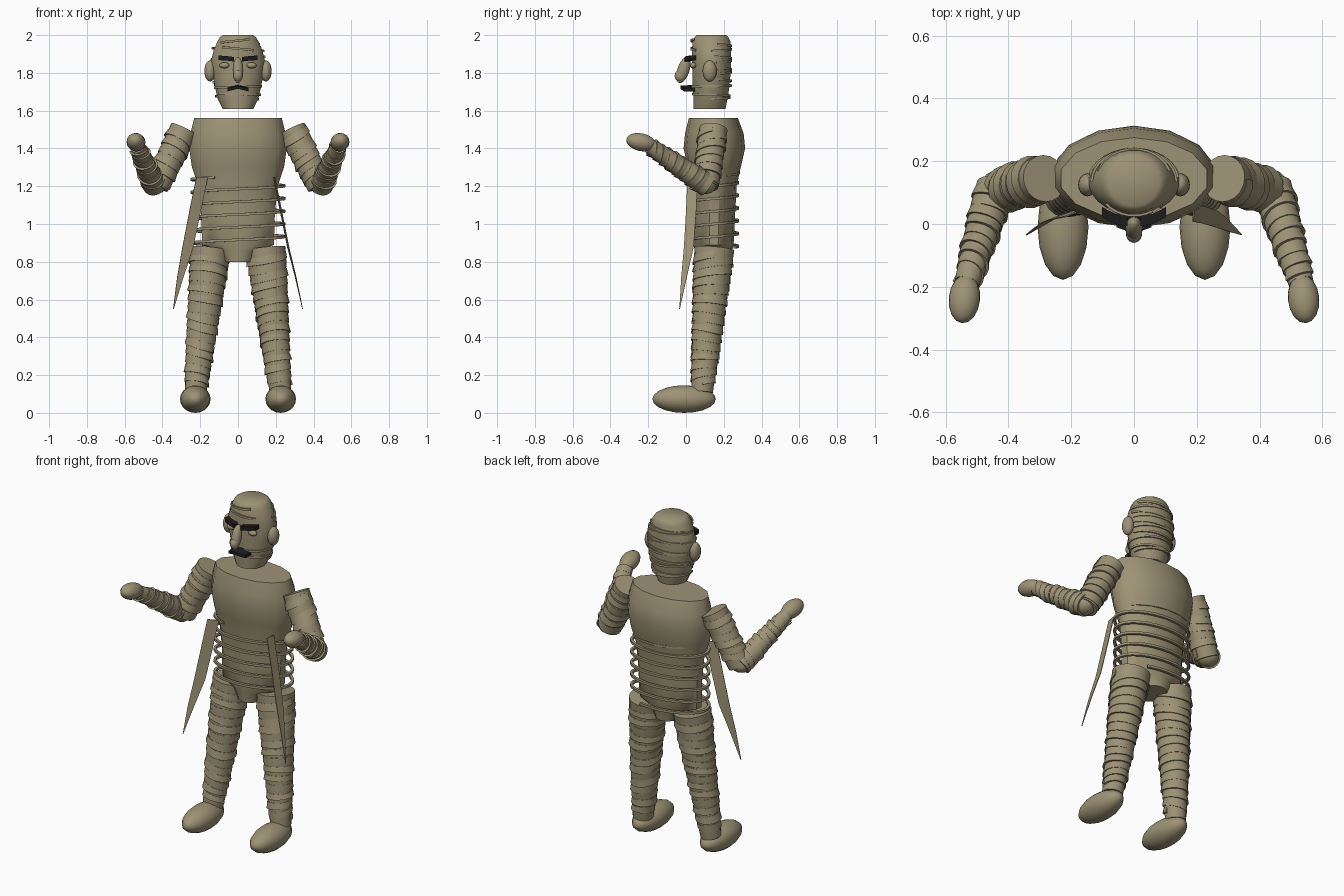
import bpy, bmesh, math
from mathutils import Vector, Matrix

if "Cube" in bpy.data.objects:
    bpy.data.objects.remove(bpy.data.objects["Cube"])


def material(name, rgb):
    m = bpy.data.materials.new(name)
    m.diffuse_color = (*rgb, 1)
    m.use_nodes = True
    m.node_tree.nodes["Principled BSDF"].inputs["Base Color"].default_value = m.diffuse_color
    return m


LINEN = material("linen tan", (0.34, 0.29, 0.18))
BLACK = material("black", (0.012, 0.012, 0.012))


def make(name, bm, mat=LINEN, angle=40):
    bmesh.ops.recalc_face_normals(bm, faces=bm.faces)
    me = bpy.data.meshes.new(name)
    bm.to_mesh(me)
    bm.free()
    me.materials.append(mat)
    ob = bpy.data.objects.new(name, me)
    bpy.context.collection.objects.link(ob)
    bpy.ops.object.select_all(action='DESELECT')
    ob.select_set(True)
    bpy.context.view_layer.objects.active = ob
    bpy.ops.object.shade_smooth_by_angle(angle=math.radians(angle))
    return ob


def skin(name, rings, mat=LINEN, closed=True):
    """Bridge a list of point rings, capping both ends."""
    bm = bmesh.new()
    vr = [[bm.verts.new(p) for p in r] for r in rings]
    n = len(vr[0])
    for a, b in zip(vr, vr[1:]):
        for i in range(n):
            j = (i + 1) % n
            bm.faces.new((a[i], a[j], b[j], b[i]))
    bm.faces.new(vr[0])
    bm.faces.new(vr[-1])
    return make(name, bm, mat)


def loft(name, sections, n):
    """Stack of ellipses: (z, y centre, rx, ry)."""
    angs = [2 * math.pi * (i + 0.5) / n for i in range(n)]
    return skin(name, [[(rx * math.cos(a), y + ry * math.sin(a), z) for a in angs]
                       for z, y, rx, ry in sections])


def ball(name, loc, size, rot=(0, 0, 0), mat=LINEN):
    bm = bmesh.new()
    bmesh.ops.create_uvsphere(bm, u_segments=16, v_segments=10, radius=1)
    ob = make(name, bm, mat, 60)
    ob.location, ob.scale, ob.rotation_euler = loc, size, rot
    return ob


def frame(p0, p1):
    d = (p1 - p0).normalized()
    u = d.cross(Vector((0, 1, 0))).normalized()
    return d, u, d.cross(u)


def limb(name, p0, p1, r0, r1, turns, s, tilt=0.012):
    """Tapered limb plus a spiral bandage with a lifted lower edge."""
    p0, p1 = Vector(p0), Vector(p1)
    p0.x *= s
    p1.x *= s
    d, u, v = frame(p0, p1)
    L = (p1 - p0).length

    def at(h, a, out):
        r = r0 + (r1 - r0) * h / L + out
        return p0 + d * h + (u * math.cos(a) + v * math.sin(a)) * r

    skin(name, [[at(h * L, 2 * math.pi * i / 20, 0) for i in range(20)] for h in (0, 1)])
    pitch = L * 0.94 / turns
    steps = int(turns * 18)
    rings = []
    for k in range(steps + 1):
        a = 2 * math.pi * k / 18
        h = L * 0.03 + pitch * k / 18 * (turns - 0.8) / turns + tilt * math.sin(a * 0.93)
        w = pitch * (0.72 + 0.15 * math.sin(k * 0.37))
        lift = 0.007 + 0.004 * math.sin(k * 0.23)
        rings.append([at(h, s * a, -0.003), at(h, s * a, 0.002),
                      at(h + w, s * a, lift), at(h + w, s * a, -0.003)])
    skin(name + "_bandage", rings)


def band(name, cy, z, rx, ry, a0, a1, rise, h=0.013, thick=0.009, wob=0.0):
    """Flat strip around a vertical body, a0..a1 in degrees, rising as it goes."""
    steps = max(8, int(abs(a1 - a0) / 12))
    rings = []
    for k in range(steps + 1):
        t = k / steps
        a = math.radians(a0 + (a1 - a0) * t)
        zz = z + rise * t + wob * math.cos(a)
        rings.append([((rx + o) * math.cos(a), cy + (ry + o) * math.sin(a), zz + dz)
                      for o, dz in ((0, 0), (thick, 0), (thick, h), (0, h))])
    return skin(name, rings)


# Torso and pelvis
loft("torso", [(0.80, 0.145, 0.08, 0.095), (0.86, 0.145, 0.12, 0.10), (0.89, 0.147, 0.195, 0.105),
               (1.05, 0.15, 0.20, 0.11), (1.2, 0.15, 0.215, 0.118), (1.3, 0.15, 0.25, 0.14),
               (1.4, 0.15, 0.265, 0.163), (1.48, 0.15, 0.258, 0.155), (1.56, 0.145, 0.238, 0.13)], 14)

# Loose spiral bandage round the waist
band("waist_bandage", 0.15, 0.87, 0.235, 0.116, 60, 60 + 360 * 5.5, 0.37, 0.014, 0.016)
band("back_bandage_low", 0.15, 1.25, 0.225, 0.128, 30, 150, 0.03, 0.012, 0.008)

# Head
loft("head", [(1.61, 0.125, 0.082, 0.085), (1.66, 0.13, 0.108, 0.09), (1.72, 0.132, 0.122, 0.098),
              (1.80, 0.135, 0.137, 0.102), (1.86, 0.135, 0.145, 0.104), (1.92, 0.135, 0.13, 0.104),
              (1.97, 0.135, 0.108, 0.1), (1.99, 0.135, 0.095, 0.09), (2.0, 0.135, 0.08, 0.078)], 24)
for i, (z, rx, a0, a1) in enumerate([
        (1.655, 0.104, 0, 180), (1.685, 0.113, -150, 200), (1.715, 0.12, -175, 180),
        (1.76, 0.128, 10, 170), (1.79, 0.134, 15, 165), (1.82, 0.137, 12, 168),
        (1.85, 0.141, 15, 165), (1.88, 0.138, 8, 172), (1.91, 0.131, 0, 180),
        (1.93, 0.124, -130, -50), (1.955, 0.113, -140, -60), (1.945, 0.117, 20, 160)]):
    band("head_bandage", 0.133, z, rx, 0.102 if z > 1.7 else 0.094, a0, a1,
         0.016 * (-1) ** i, 0.012, 0.008)

# Nose and mouth
ball("nose", (0, -0.014, 1.815), (0.028, 0.032, 0.072), (math.radians(-18), 0, 0))
ball("nose_tip", (0, -0.03, 1.785), (0.026, 0.03, 0.033))
skin("moustache", [[(x, y + 0.35 * abs(x), z - 0.25 * abs(x) + dz)
                    for y, z, dz in ((0.03, 1.732, 0.004), (-0.03, 1.728, 0.004),
                                     (-0.03, 1.722, -0.006), (0.03, 1.722, -0.006))]
                   for x in (-0.055, -0.028, 0, 0.028, 0.055)], BLACK)

for s, side in ((-1, "left"), (1, "right")):
    # Face details
    ball("ear_" + side, (s * 0.148, 0.125, 1.81), (0.03, 0.037, 0.056))
    ball("eye_" + side, (s * 0.072, 0.038, 1.84), (0.026, 0.018, 0.016))
    skin("eyebrow_" + side, [[(s * x, y + dy, z + dz) for dy, dz in
                              ((-0.012, -0.012), (0.02, -0.012), (0.02, 0.012), (-0.012, 0.012))]
                             for x, y, z in ((0.02, 0.005, 1.872), (0.06, 0.012, 1.877),
                                             (0.102, 0.034, 1.88))], BLACK)
    # Legs and feet
    limb("leg_" + side, (0.145, 0.15, 0.87), (0.225, 0.085, 0.11), 0.106, 0.057, 14, s)
    ball("foot_" + side, (s * 0.226, -0.01, 0.073), (0.081, 0.168, 0.073))
    # Arms and hands
    limb("upper_arm_" + side, (0.285, 0.145, 1.502), (0.432, 0.105, 1.20), 0.075, 0.066, 6, s)
    ball("elbow_" + side, (s * 0.438, 0.1, 1.208), (0.062, 0.062, 0.05))
    limb("forearm_" + side, (0.44, 0.115, 1.205), (0.533, -0.19, 1.41), 0.064, 0.04, 8, s, 0.008)
    ball("hand_" + side, (s * 0.54, -0.238, 1.433), (0.05, 0.08, 0.047), (math.radians(-12), 0, s * 0.1))
    # Loose hanging strip, tapering to a point
    w = Vector((0.03, 0.012, 0)) if s < 0 else Vector((0.004, 0.027, 0))
    path = [(0.19, 0.035, 1.25, 1), (0.225, 0.028, 1.08, 1), (0.265, 0.015, 0.88, 0.95),
            (0.305, -0.01, 0.72, 0.55), (0.342, -0.034, 0.55, 0.04)]
    nrm = Vector((-w.y, w.x, 0)).normalized() * 0.002
    skin("hanging_strip_" + side, [[Vector((s * x, y, z)) + o for o in
                                    (w * k + nrm, w * k - nrm, -w * k - nrm, -w * k + nrm)]
                                   for x, y, z, k in path])
